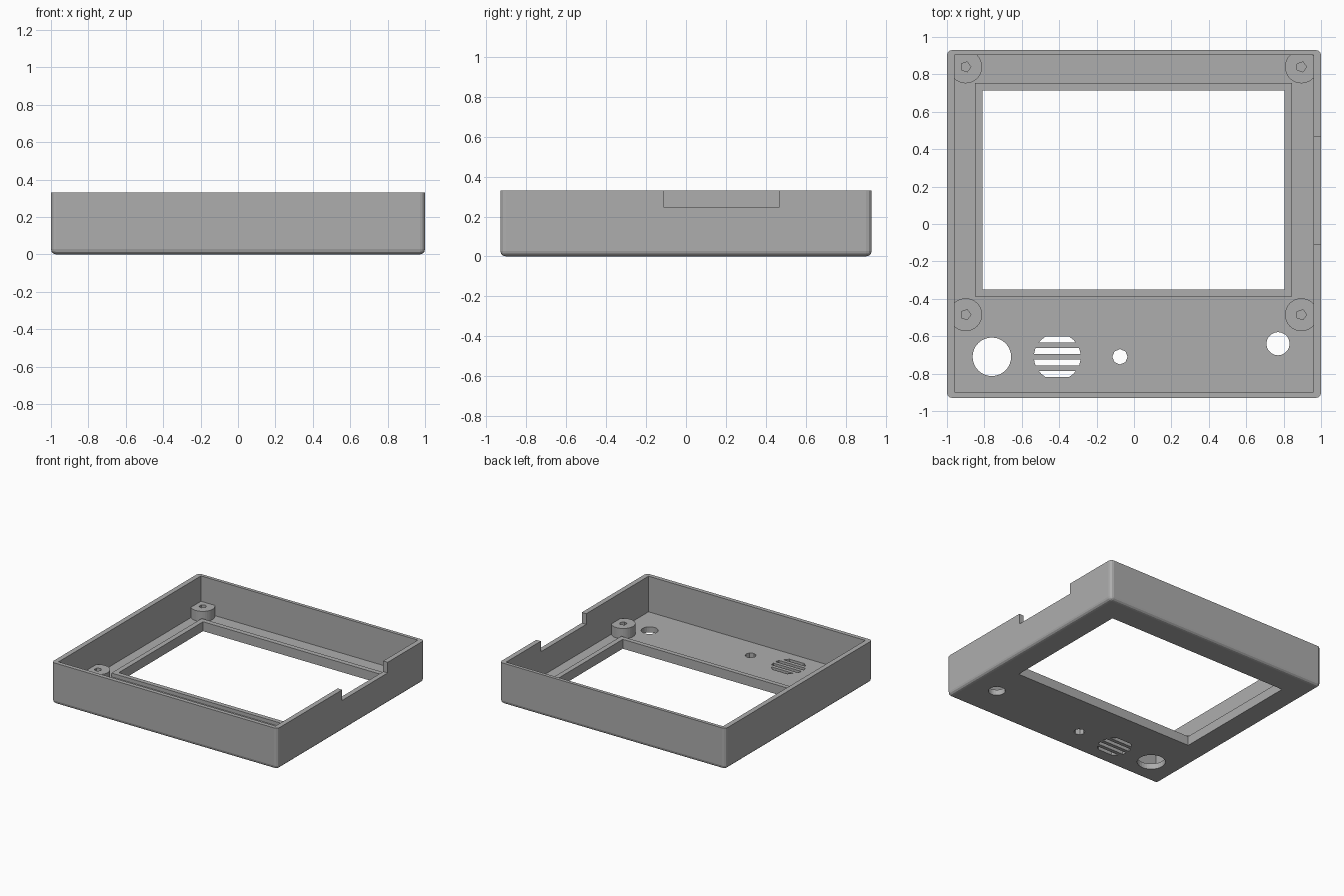
import bpy, bmesh, math

if "Cube" in bpy.data.objects:
    bpy.data.objects.remove(bpy.data.objects["Cube"], do_unlink=True)

WIDTH, DEPTH, HEIGHT = 2.0, 1.86, 0.33
FLOOR, LIP_TOP, BOSS_TOP = 0.045, 0.075, 0.127
WINDOW = (-0.81, 0.805, -0.35, 0.715)

grey = bpy.data.materials.new("Case grey")
grey.use_nodes = True
grey.diffuse_color = (0.42, 0.42, 0.42, 1)
grey.node_tree.nodes["Principled BSDF"].inputs["Base Color"].default_value = grey.diffuse_color


def prism(name, outline, z0, z1):
    """Extrude a flat outline between two heights."""
    bm = bmesh.new()
    face = bm.faces.new([bm.verts.new((x, y, z0)) for x, y in outline])
    top = bmesh.ops.extrude_face_region(bm, geom=[face])["geom"]
    bmesh.ops.translate(bm, vec=(0, 0, z1 - z0),
                        verts=[v for v in top if isinstance(v, bmesh.types.BMVert)])
    bmesh.ops.recalc_face_normals(bm, faces=bm.faces)
    mesh = bpy.data.meshes.new(name)
    bm.to_mesh(mesh)
    bm.free()
    mesh.materials.append(grey)
    obj = bpy.data.objects.new(name, mesh)
    bpy.context.collection.objects.link(obj)
    return obj


def rect(x0, x1, y0, y1):
    return [(x0, y0), (x1, y0), (x1, y1), (x0, y1)]


def circle(x, y, r, sides):
    return [(x + r * math.cos(math.tau * i / sides),
             y + r * math.sin(math.tau * i / sides)) for i in range(sides)]


def cut(obj, outline, z0, z1):
    """Cut a prism out of an object and discard the cutter."""
    cutter = prism("cutter", outline, z0, z1)
    cutter.hide_render = True
    mod = obj.modifiers.new("cut", "BOOLEAN")
    mod.operation, mod.solver, mod.object = "DIFFERENCE", "EXACT", cutter
    graph = bpy.context.evaluated_depsgraph_get()
    mesh = bpy.data.meshes.new_from_object(obj.evaluated_get(graph))
    obj.modifiers.clear()
    obj.data = mesh
    bpy.data.objects.remove(cutter, do_unlink=True)


# Outer shell: rounded upright corners and bottom edges, open top
shell = prism("case_shell", rect(-WIDTH / 2, WIDTH / 2, -DEPTH / 2, DEPTH / 2), 0, HEIGHT)
bm = bmesh.new()
bm.from_mesh(shell.data)
edges = [e for e in bm.edges if min(v.co.z for v in e.verts) < 0.01]
bmesh.ops.bevel(bm, geom=edges, offset=0.028, segments=3, profile=0.5, affect="EDGES")
bm.to_mesh(shell.data)
bm.free()
cut(shell, rect(-0.96, 0.96, -0.897, 0.903), FLOOR, 0.5)

# Screen window and side notch
cut(shell, rect(*WINDOW), -0.1, 0.2)
cut(shell, rect(0.93, 1.1, -0.11, 0.465), 0.245, 0.5)

# Round openings in the control strip
for x, y, r, sides in [(-0.76, -0.71, 0.103, 32), (-0.075, -0.71, 0.041, 8),
                       (0.77, -0.64, 0.062, 20)]:
    cut(shell, circle(x, y, r, sides), -0.1, 0.2)

# Speaker grille: a disc of horizontal slots
GX, GY, GR = -0.41, -0.71, 0.125
for i in range(4):
    mid = (i - 1.5) * 0.061
    levels = [mid - 0.016, mid, mid + 0.016]
    half = [math.sqrt(GR * GR - v * v) for v in levels]
    right = [(GX + h, GY + v) for h, v in zip(half, levels)]
    left = [(GX - h, GY + v) for h, v in zip(half, levels)]
    cut(shell, right + left[::-1], -0.1, 0.2)

# Raised lip around the window
x0, x1, y0, y1 = WINDOW
lip = prism("window_lip", rect(x0 - 0.04, x1 + 0.04, y0 - 0.037, y1 + 0.04), FLOOR, LIP_TOP)
cut(lip, rect(*WINDOW), 0, 0.2)

# Screw bosses with blind pilot holes
for side, x in (("left", 0.895), ("right", -0.9)):
    for end, y in (("front", -0.485), ("back", 0.84)):
        boss = prism(f"{end}_{side}_boss", circle(x, y, 0.088, 32), FLOOR - 0.01, BOSS_TOP)
        cut(boss, circle(x, y, 0.028, 5), 0.05, 0.2)
